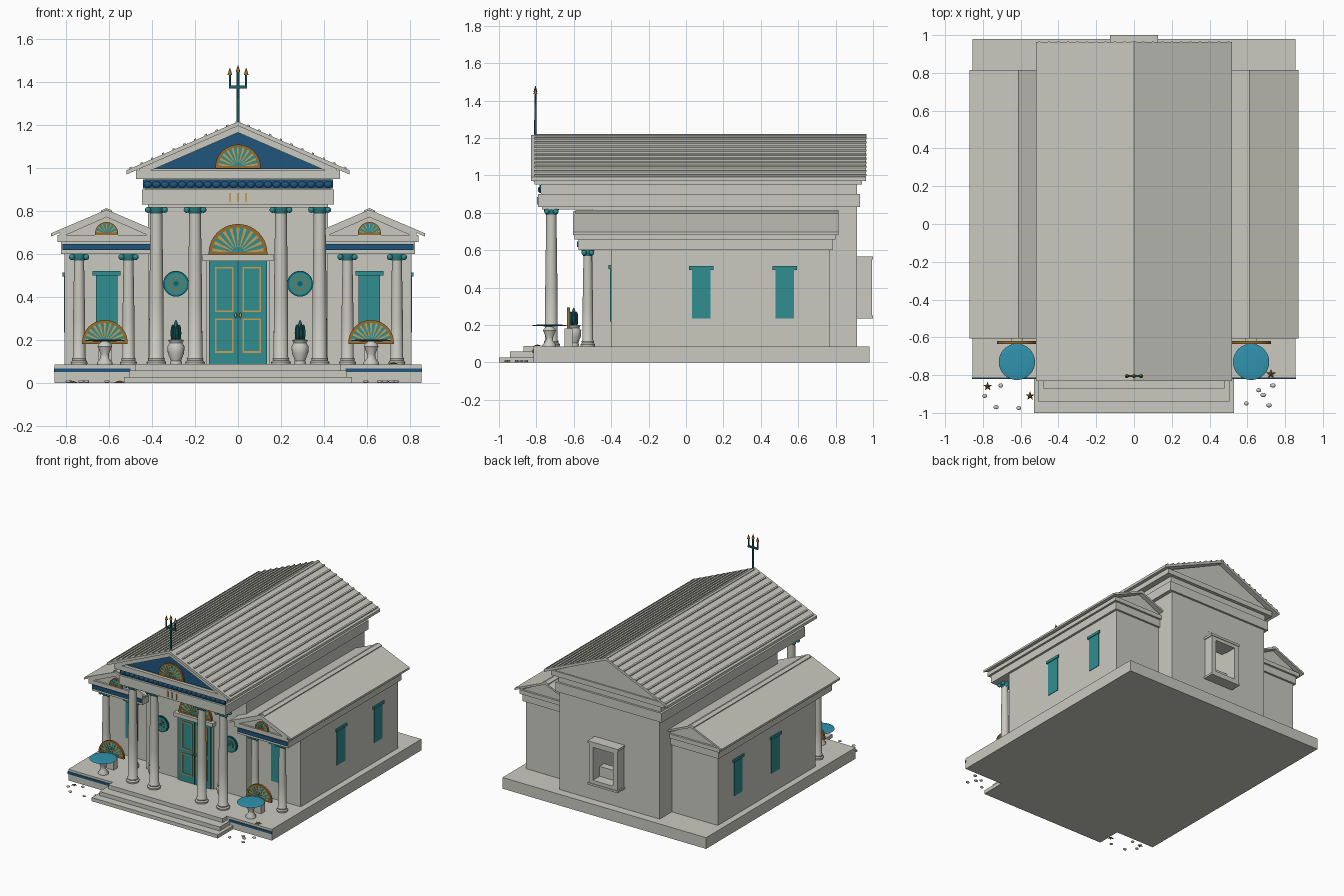
import bpy, bmesh, math, random
from mathutils import Matrix, Vector

random.seed(4)
cube = bpy.data.objects.get("Cube")
if cube:
    bpy.data.objects.remove(cube, do_unlink=True)


def material(name, r, g, b):
    m = bpy.data.materials.new(name)
    m.use_nodes = True
    m.diffuse_color = (r, g, b, 1)
    bsdf = next(n for n in m.node_tree.nodes if n.type == 'BSDF_PRINCIPLED')
    bsdf.inputs["Base Color"].default_value = (r, g, b, 1)
    return m


STONE = material("pale stone", .59, .59, .53)
TEAL = material("teal paint", .03, .27, .28)
NAVY = material("deep blue", .015, .09, .2)
GOLD = material("gold", .6, .34, .08)
BRONZE = material("bronze", .32, .15, .03)
WATER = material("water blue", .03, .29, .42)
DARK = material("dark teal", .01, .12, .13)


def finish(name, bm, mat, smooth=False):
    bmesh.ops.recalc_face_normals(bm, faces=bm.faces)
    me = bpy.data.meshes.new(name)
    bm.to_mesh(me)
    bm.free()
    ob = bpy.data.objects.new(name, me)
    me.materials.append(mat)
    bpy.context.collection.objects.link(ob)
    if smooth:
        bpy.context.view_layer.objects.active = ob
        ob.select_set(True)
        bpy.ops.object.shade_smooth_by_angle(angle=math.radians(40))
        ob.select_set(False)
    return ob


def add_box(bm, x0, x1, y0, y1, z0, z1):
    size = Matrix.Diagonal((x1 - x0, y1 - y0, z1 - z0, 1))
    mid = Matrix.Translation(((x0 + x1) / 2, (y0 + y1) / 2, (z0 + z1) / 2))
    bmesh.ops.create_cube(bm, size=1, matrix=mid @ size)


def box(name, mat, *bounds):
    bm = bmesh.new()
    add_box(bm, *bounds)
    return finish(name, bm, mat)


def frame(name, mat, x0, x1, y0, y1, z0, z1, t, tz=None):
    """Rectangular ring facing along y."""
    tz = tz or t
    bm = bmesh.new()
    add_box(bm, x0, x0 + t, y0, y1, z0, z1)
    add_box(bm, x1 - t, x1, y0, y1, z0, z1)
    add_box(bm, x0 + t, x1 - t, y0, y1, z0, z0 + tz)
    add_box(bm, x0 + t, x1 - t, y0, y1, z1 - tz, z1)
    return finish(name, bm, mat)


def prism(name, mat, outlines, y0, y1):
    """Extrude outlines in the xz plane along y."""
    bm = bmesh.new()
    for pts in outlines:
        f = bm.faces.new([bm.verts.new((x, y0, z)) for x, z in pts])
        new = bmesh.ops.extrude_face_region(bm, geom=[f])["geom"]
        bmesh.ops.translate(bm, vec=(0, y1 - y0, 0),
                            verts=[v for v in new if isinstance(v, bmesh.types.BMVert)])
    return finish(name, bm, mat)


def chevron(cx, w, z, a, t):
    return [(cx - w, z), (cx, a), (cx + w, z), (cx + w, z - t), (cx, a - t), (cx - w, z - t)]


def lathe(name, mat, profile, loc, sides=20):
    bm = bmesh.new()
    rings = [[bm.verts.new((loc[0] + r * math.cos(i * math.tau / sides),
                            loc[1] + r * math.sin(i * math.tau / sides), loc[2] + z))
              for i in range(sides)] for r, z in profile]
    for a, b in zip(rings, rings[1:]):
        for i in range(sides):
            j = (i + 1) % sides
            bm.faces.new((a[i], a[j], b[j], b[i]))
    bm.faces.new(rings[0])
    bm.faces.new(rings[-1])
    return finish(name, bm, mat, True)


def ellipsoids(name, mat, places, scale, segs=12):
    bm = bmesh.new()
    for p in places:
        bmesh.ops.create_uvsphere(bm, u_segments=segs, v_segments=8, radius=1,
                                  matrix=Matrix.Translation(p) @ Matrix.Diagonal((*scale, 1)))
    return finish(name, bm, mat, True)


def disc(name, mat, x, y, z, r, depth):
    bm = bmesh.new()
    bmesh.ops.create_cone(bm, cap_ends=True, segments=28, radius1=r, radius2=r, depth=depth,
                          matrix=Matrix.Translation((x, y, z)) @ Matrix.Rotation(math.pi / 2, 4, 'X'))
    return finish(name, bm, mat, True)


def fan(name, x, y, z, r, d=.008, rays=11):
    """Half-round shell: teal ground, gold rays, bronze rim."""
    def arc(rad, n=20):
        return [(x + rad * math.cos(math.pi * i / n), z + rad * math.sin(math.pi * i / n))
                for i in range(n + 1)]
    prism(name + "_ground", TEAL, [arc(r * .95)], y - d / 2, y + d / 2)
    prism(name + "_rim", BRONZE, [arc(r) + arc(r * .88)[::-1]], y - d, y + d)
    prism(name + "_sill", BRONZE, [[(x - r, z - .006), (x + r, z - .006), (x + r, z + .006),
                                    (x - r, z + .006)]], y - d, y + d)
    wedges = []
    for k in range(rays):
        a = math.pi * (k + .5) / rays
        wedges.append([(x + q * r * math.cos(a + s), z + q * r * math.sin(a + s))
                       for q, s in ((.22, -.05), (.89, -.06), (.89, .06), (.22, .05))])
    prism(name + "_rays", GOLD, wedges, y - d * .8, y + d * .8)


def column(name, x, y, top, r):
    h = top - .085
    lathe(name, STONE, [(r * 1.3, 0), (r * 1.35, .012), (r * 1.1, .02), (r * 1.15, .028), (r, .035),
                        (r * .97, h * .4), (r * .8, h - .03), (r * .8, h)], (x, y, .085))
    lathe(name + "_capital", TEAL, [(r * .85, -.03), (r * 1.1, -.015), (r * 1.2, 0)], (x, y, top))
    ellipsoids(name + "_volutes", TEAL,
               [(x + i * r * 1.15, y + j * r * .7, top - .014) for i in (-1, 1) for j in (-1, 1)],
               (.014, .014, .014))


# Platform and steps
box("platform", STONE, -.855, .855, -.815, .98, 0, .085)
for i, (w, y) in enumerate(((.53, -1), (.505, -.94), (.48, -.87))):
    box("step", STONE, -w, w, y, -.81, 0, .03 * (i + 1) - .003)

# Main hall with an open rear window
box("main_hall", STONE, -.42, .42, -.5, .6, .085, .83)
frame("rear_wall", STONE, -.42, .42, .6, .915, -.03 + .085, .83, .335, .2)
frame("rear_wall_infill", STONE, -.1, .1, .86, .914, .24, .64, .015, .11)
frame("rear_window_frame", STONE, -.12, .12, .9, .995, .24, .56, .035)
box("rear_window_hood", STONE, -.127, .127, .91, 1, .55, .567)
box("rear_window_sill", STONE, -.127, .127, .91, 1, .235, .25)
box("rear_window_ledge", STONE, -.05, .05, .68, .8, .25, .38)

# Main entablature, pediment and roof
box("porch_ceiling", STONE, -.42, .42, -.77, -.5, .818, .832)
box("architrave", STONE, -.447, .447, -.79, .93, .83, .9)
box("frieze", STONE, -.43, .43, -.775, .915, .9, .95)
box("frieze_blue_band", NAVY, -.442, .442, -.784, -.775, .905, .948)
ellipsoids("frieze_waves", NAVY, [(-.42 + .04 * i, -.784, .924) for i in range(22)], (.019, .008, .015))
box("cornice", STONE, -.475, .475, -.81, .94, .95, .988)
prism("pediment", STONE, [[(-.46, .985), (.46, .985), (0, 1.195)]], -.785, .93)
prism("pediment_blue_panel", NAVY, [[(-.4, .995), (.4, .995), (0, 1.17)]], -.793, -.784)
prism("raking_cornice", STONE, [chevron(0, .46, 1.0, 1.2, .034)], -.815, -.78)
prism("main_roof", STONE, [chevron(0, .52, .99, 1.217, .02)], -.83, .963)
slope = .227 / .52
ribs = []
for i in range(-10, 11):
    x, d = i * .05, .005
    if i:
        za, zb = (1.216 - slope * abs(x + e) for e in (-d, d))
        ribs.append([(x - d, za), (x + d, zb), (x + d, zb + .008), (x - d, za + .008)])
prism("roof_ribs", STONE, ribs, -.81, .965)
prism("roof_ridge", STONE, [chevron(0, .012, 1.217, 1.222, .012)], -.81, .965)
fan("pediment_fan", 0, -.797, 1.005, .105)
for x in (-.037, 0, .037):
    box("architrave_dash", GOLD, x - .005, x + .005, -.796, -.788, .843, .885)

# Double door with fanlight
box("door_surround", STONE, -.15, .15, -.512, -.495, .085, .57)
box("door", TEAL, -.135, .135, -.52, -.5, .085, .568)
box("door_gap", DARK, -.003, .003, -.524, -.518, .085, .568)
box("door_lintel", STONE, -.165, .165, -.54, -.495, .568, .597)
fan("door_fan", 0, -.51, .603, .137)
for s in (-1, 1):
    for z0, z1 in ((.14, .3), (.33, .54)):
        a, b = sorted((s * .02, s * .107))
        frame("door_panel", GOLD, a, b, -.526, -.518, z0, z1, .008)
    ellipsoids("door_handle", GOLD, [(s * .011, -.528, .315)], (.006, .006, .012))

# Everything that stands on both sides
for s, side in ((1, "left"), (-1, "right")):
    for x in (.2, .38):
        column(side + "_main_column", s * x, -.72, .82, .034)
    for x in (.51, .74):
        column(side + "_wing_column", s * x, -.525, .6, .029)

    # Wing
    c = s * .612
    box(side + "_wing", STONE, c - .195, c + .195, -.4, .77, .085, .61)
    box(side + "_wing_architrave", STONE, c - .212, c + .212, -.575, .785, .6, .66)
    box(side + "_wing_blue_band", NAVY, c - .206, c + .206, -.583, -.574, .618, .647)
    box(side + "_wing_cornice", STONE, c - .228, c + .228, -.595, .8, .657, .688)
    prism(side + "_wing_gable", STONE, [[(c - .22, .685), (c + .22, .685), (c, .79)]], -.58, .785)
    prism(side + "_wing_rake", STONE, [chevron(c, .22, .7, .797, .025)], -.6, -.575)
    prism(side + "_wing_roof", STONE, [chevron(c, .258, .697, .807, .015)], -.605, .815)
    prism(side + "_wing_ridge", STONE, [chevron(c, .025, .803, .814, .012)], -.59, .815)
    fan(side + "_wing_fan", c, -.586, .695, .054, rays=7)

    # Windows with caps
    box("front_window", TEAL, c - .05, c + .05, -.407, -.398, .22, .505)
    box("front_window_cap", TEAL, c - .065, c + .065, -.414, -.398, .5, .522)
    xa, xb, xc = sorted((s * .8, s * .811))[0], sorted((s * .8, s * .811))[1], s * .006
    for y in (.082, .528):
        box("side_window", TEAL, xa, xb, y - .05, y + .05, .235, .5)
        box("side_window_cap", TEAL, xa + xc, xb + xc, y - .065, y + .065, .495, .515)

    # Wall medallion
    for r, d, m in ((.06, .02, DARK), (.052, .026, TEAL), (.032, .032, BRONZE),
                    (.026, .036, TEAL), (.012, .042, DARK)):
        disc(side + "_medallion", m, s * .289, -.5, .462, r, d)

    # Urn with a leafy plant
    lathe(side + "_urn", STONE, [(.026, 0), (.028, .01), (.024, .018), (.038, .055), (.04, .085),
                                 (.03, .1), (.037, .115), (.03, .116)], (s * .289, -.6, .085))
    ellipsoids(side + "_plant", DARK, [(s * .289 + .016 * math.cos(k), -.6 + .016 * math.sin(k), .232)
                                       for k in range(6)], (.009, .009, .04), 8)
    ellipsoids(side + "_plant_heart", TEAL, [(s * .289, -.6, .245)], (.011, .011, .048), 8)

    # Water bowl and standing shell
    lathe(side + "_bowl_stem", STONE, [(.036, 0), (.036, .01), (.02, .03), (.019, .05), (.034, .085),
                                       (.03, .095), (.012, .11)], (s * .62, -.73, .085))
    ellipsoids(side + "_water_bowl", WATER, [(s * .62, -.73, .198)], (.096, .096, .005), 32)
    fan(side + "_standing_fan", s * .62, -.628, .187, .106)
    box(side + "_fan_foot", STONE, s * .62 - .03, s * .62 + .03, -.65, -.606, .085, .182)
    a, b = sorted((s * .5, s * .857))
    box(side + "_platform_band", NAVY, a, b, -.82, -.812, .05, .068)

# Trident on the ridge
lathe("trident_shaft", DARK, [(.007, 0), (.006, .24)], (0, -.805, 1.215), 10)
box("trident_bar", DARK, -.042, .042, -.811, -.799, 1.372, 1.384)
for x, z in ((-.038, 1.435), (0, 1.447), (.038, 1.435)):
    lathe("trident_prong", DARK, [(.005, 0), (.005, z - 1.375)], (x, -.805, 1.375), 10)
    lathe("trident_tip", BRONZE, [(.011, 0), (.001, .032)], (x, -.805, z), 10)

# Pebbles and starfish
pebbles = ((-.79, -.91), (-.705, -.855), (-.73, -.97), (-.61, -.975), (.595, -.95),
           (.66, -.88), (.685, -.905), (.735, -.855), (.715, -.96))
for x, y in pebbles:
    ellipsoids("pebble", STONE, [(x, y, .007)], (random.uniform(.012, .016), .011, .007))
for x, y, z in ((-.775, -.86, 0), (-.55, -.91, 0), (.725, -.795, .085)):
    bm = bmesh.new()
    rim = [bm.verts.new((x + r * math.sin(a), y + r * math.cos(a), z + .003))
           for a, r in ((k * math.pi / 5, .01 if k % 2 else .026) for k in range(10))]
    top = bm.verts.new((x, y, z + .011))
    bm.faces.new(rim)
    for k in range(10):
        bm.faces.new((rim[k], rim[(k + 1) % 10], top))
    finish("starfish", bm, BRONZE)
